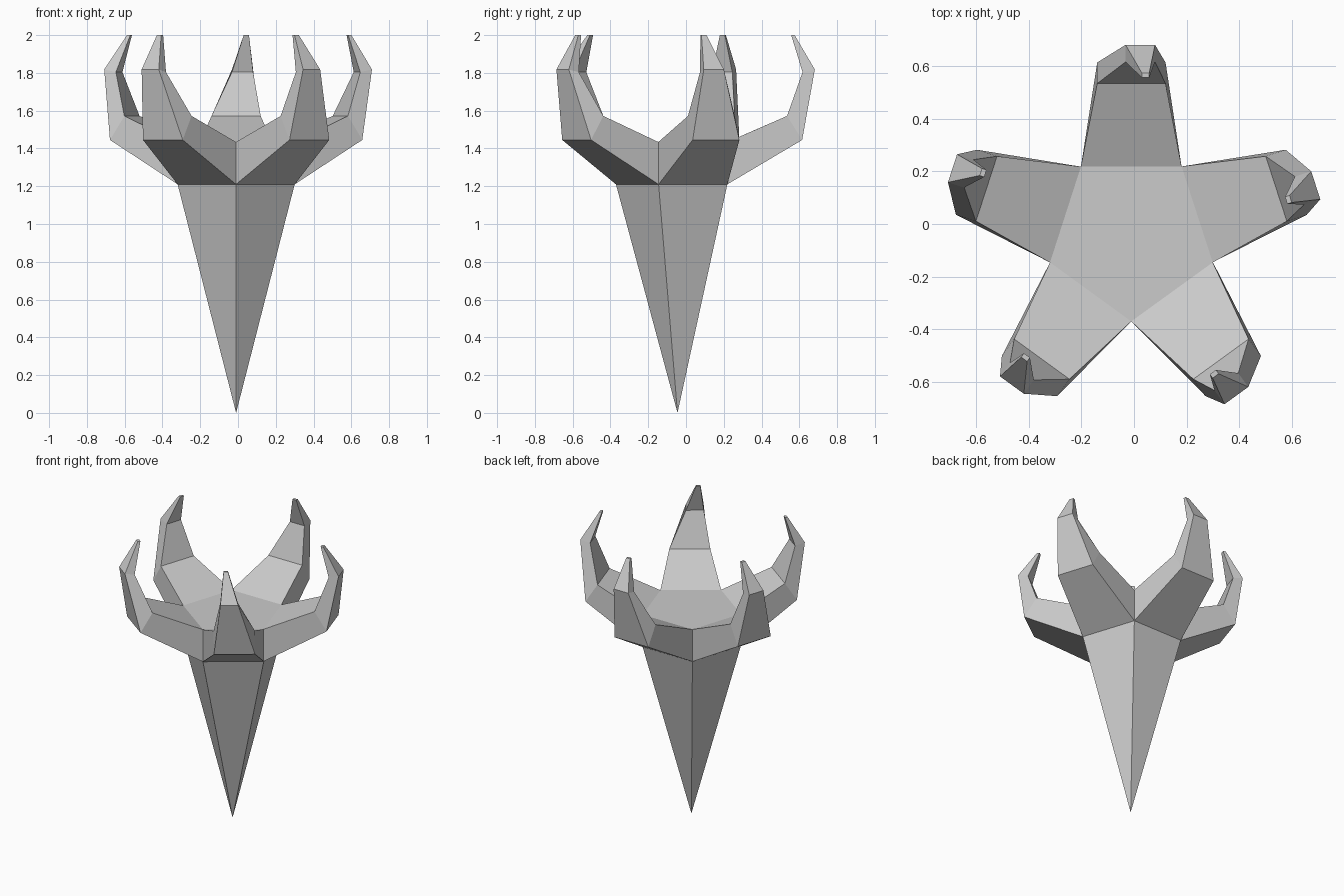
import bpy, bmesh
from math import radians
from mathutils import Matrix, Vector

if "Cube" in bpy.data.objects:
    bpy.data.objects.remove(bpy.data.objects["Cube"])

CENTRE = Vector((-0.01, -0.045, 0))
# Claw sections: (left, right), (outer radius, z), (inner radius, z)
SECTIONS = [
    ((-0.191, 0.191), (0.264, 1.21), (0.264, 1.434)),
    ((-0.13, 0.13), (0.66, 1.445), (0.58, 1.572)),
    ((-0.022, 0.09), (0.727, 1.818), (0.662, 1.804)),
    ((0.04, 0.068), (0.62, 2.0), (0.602, 2.0)),
]

bm = bmesh.new()
apex = bm.verts.new(CENTRE)
roof = []

# Five claws, each lofted from one side of the pentagonal hub
for k in range(5):
    turn = Matrix.Rotation(radians(72 * k), 3, 'Z')
    rings = []
    for (left, right), (ro, zo), (ri, zi) in SECTIONS:
        pts = [(left, ro, zo), (right, ro, zo), (right, ri, zi), (left, ri, zi)]
        rings.append([bm.verts.new(turn @ Vector(p) + CENTRE) for p in pts])
    for a, b in zip(rings, rings[1:]):
        for i in range(4):
            j = (i + 1) % 4
            bm.faces.new((a[i], a[j], b[j], b[i]))
    bm.faces.new(rings[-1])
    # Matching side of the long spike
    bm.faces.new((apex, rings[0][0], rings[0][1]))
    roof.append(rings[0][2])

# Flat floor between the claws
bm.faces.new(roof)

bmesh.ops.remove_doubles(bm, verts=bm.verts[:], dist=0.006)
bmesh.ops.recalc_face_normals(bm, faces=bm.faces[:])
mesh = bpy.data.meshes.new("clawed_spike")
bm.to_mesh(mesh)
bm.free()
bpy.context.collection.objects.link(bpy.data.objects.new("clawed_spike", mesh))
